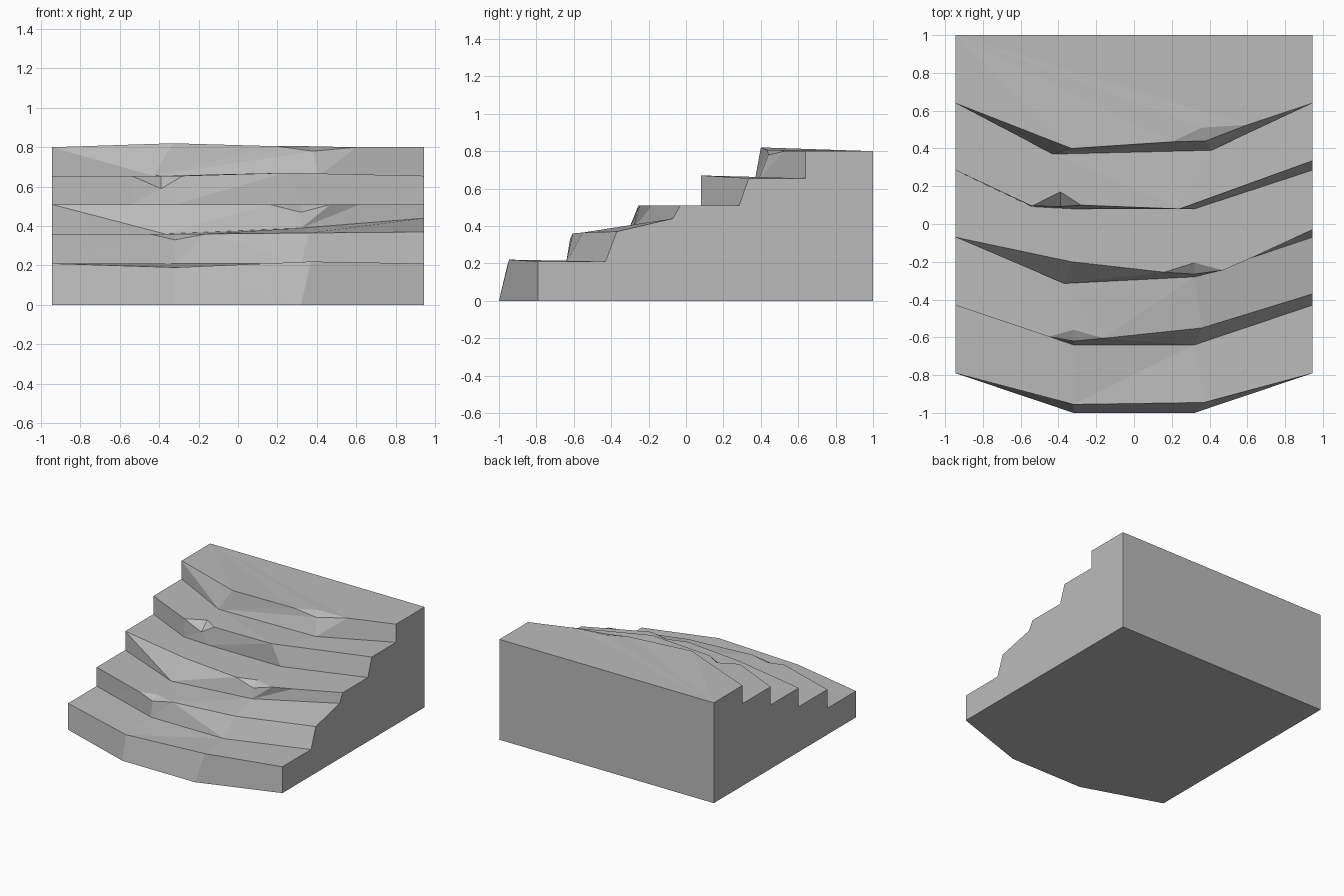
import bpy
import bmesh

cube = bpy.data.objects.get("Cube")
if cube:
    bpy.data.objects.remove(cube, do_unlink=True)

HALF_WIDTH = 0.945
BACK = 1.0

stone = bpy.data.materials.new("grey stone")
stone.use_nodes = True
stone.diffuse_color = (0.5, 0.5, 0.5, 1)
stone.node_tree.nodes["Principled BSDF"].inputs["Base Color"].default_value = stone.diffuse_color

bm = bmesh.new()
left_profile, right_profile = [], []


def add_line(points):
    """Turn a list of points, ordered across the stairs, into vertices."""
    return [bm.verts.new(p) for p in points]


def add_face(corners):
    bm.faces.new(corners)


def bridge(front, back):
    """Fill the strip between two lines, stepping across by x."""
    i = j = 0
    while i < len(front) - 1 or j < len(back) - 1:
        next_front = front[i + 1].co.x if i < len(front) - 1 else 9
        next_back = back[j + 1].co.x if j < len(back) - 1 else 9
        if abs(next_front - next_back) < 0.001:
            add_face((front[i], front[i + 1], back[j + 1], back[j]))
            i, j = i + 1, j + 1
        elif next_front < next_back:
            add_face((front[i], front[i + 1], back[j]))
            i += 1
        else:
            add_face((front[i], back[j + 1], back[j]))
            j += 1


def add_step(previous_tread, foot, rim, chip=None, notch=None):
    """Add a riser from foot to rim; a chip cuts the rim at index notch.
    Returns the front line of the new tread."""
    foot, rim = add_line(foot), add_line(rim)
    if previous_tread:
        bridge(previous_tread, foot)
    bridge(foot, rim)
    left_profile.extend((foot[0], rim[0]))
    right_profile.extend((foot[-1], rim[-1]))
    tread = list(rim)
    if chip:
        inner = bm.verts.new(chip)
        before, low, after = rim[notch - 1:notch + 2]
        add_face((before, low, inner))
        add_face((low, after, inner))
        tread[notch] = inner
    return tread


W = HALF_WIDTH

# Lowest step
base = [(-W, -.79, 0), (-.32, -1, 0), (.32, -1, 0), (W, -.79, 0)]
tread = add_step(
    None, base,
    rim=[(-W, -.79, .21), (-.32, -.955, .19), (.37, -.945, .22), (W, -.79, .21)])
base_front = [v for v in bm.verts if v.co.z == 0]

# Second step, chipped on one side of the middle
tread = add_step(
    tread,
    foot=[(-W, -.43, .21), (-.32, -.64, .21), (.32, -.64, .21), (W, -.43, .21)],
    rim=[(-W, -.43, .36), (-.45, -.597, .36), (-.32, -.62, .33),
         (-.16, -.605, .36), (.36, -.55, .365), (W, -.37, .37)],
    chip=(-.32, -.56, .36), notch=2)

# Third step, with a raised foot at one end
tread = add_step(
    tread,
    foot=[(-W, -.07, .36), (-.37, -.315, .36), (.32, -.28, .39), (W, -.07, .44)],
    rim=[(-W, -.07, .51), (-.33, -.2, .51), (.16, -.255, .51),
         (.32, -.265, .47), (.47, -.245, .51), (.62, -.18, .51), (W, -.03, .51)],
    chip=(.32, -.205, .51), notch=3)

# Fourth step
tread = add_step(
    tread,
    foot=[(-W, .285, .51), (-.54, .092, .51), (-.32, .08, .51),
          (.32, .08, .51), (W, .285, .51)],
    rim=[(-W, .285, .655), (-.54, .095, .655), (-.39, .093, .59),
         (-.28, .1, .655), (.24, .08, .67), (W, .335, .655)],
    chip=(-.39, .17, .655), notch=2)

# Top step
tread = add_step(
    tread,
    foot=[(-W, .64, .655), (-.43, .37, .655), (.41, .39, .655), (W, .64, .655)],
    rim=[(-W, .64, .8), (-.33, .4, .82), (.2, .435, .805),
         (.38, .44, .78), (.6, .525, .8), (W, .64, .8)],
    chip=(.36, .51, .805), notch=3)

# Top landing, back wall, side walls and underside
back_top = add_line([(-W, BACK, .8), (W, BACK, .8)])
back_base = add_line([(-W, BACK, 0), (W, BACK, 0)])
bridge(tread, back_top)
bridge(back_base, back_top)
add_face(left_profile + [back_top[0], back_base[0]])
add_face(right_profile + [back_top[1], back_base[1]])
add_face(base_front + [back_base[1], back_base[0]])
bmesh.ops.recalc_face_normals(bm, faces=bm.faces)

mesh = bpy.data.meshes.new("stone_stairs")
bm.to_mesh(mesh)
bm.free()
mesh.materials.append(stone)
stairs = bpy.data.objects.new("stone_stairs", mesh)
bpy.context.collection.objects.link(stairs)
